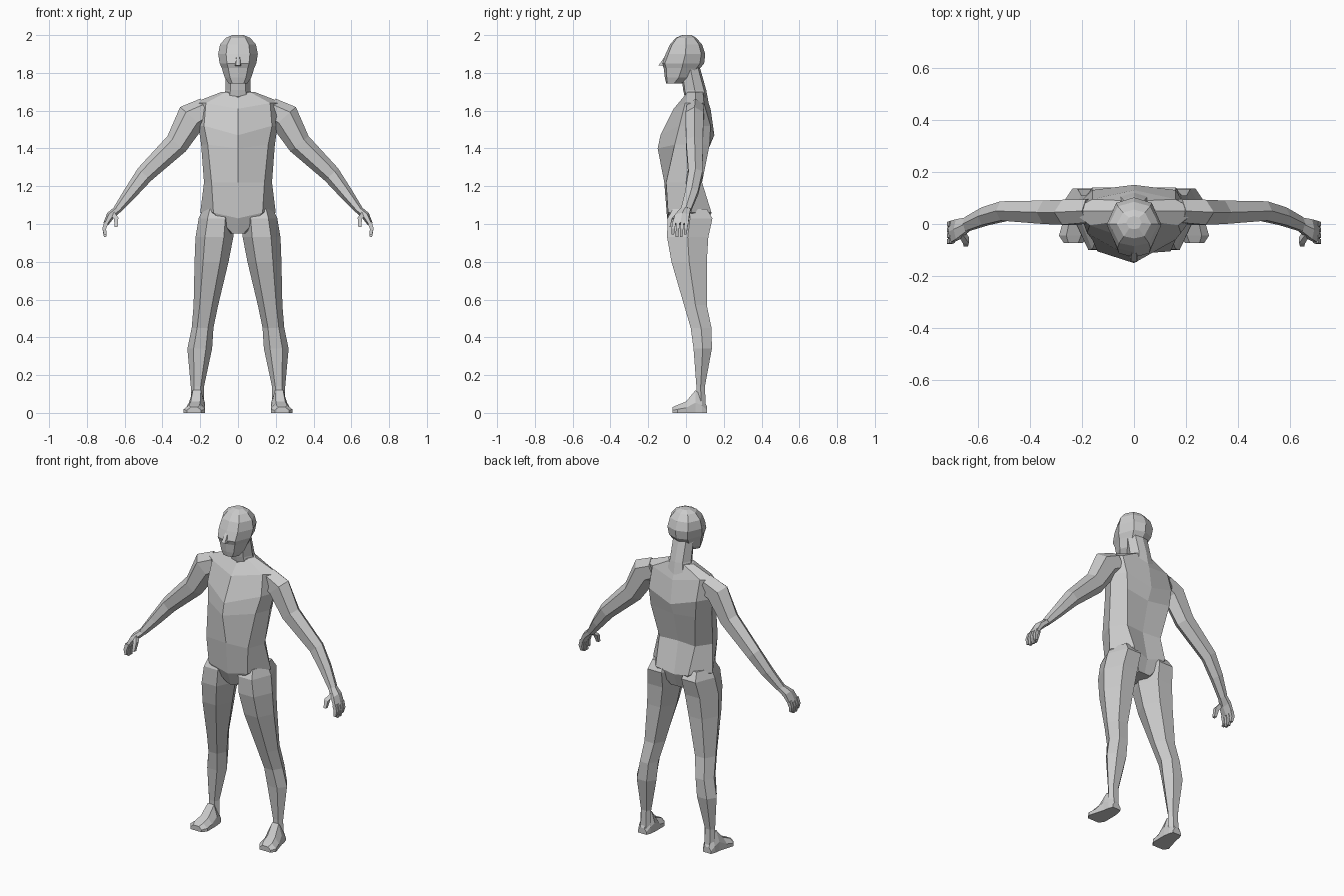
import bpy, bmesh
from mathutils import Vector

skin = bpy.data.materials.new("plain grey")
skin.diffuse_color = (0.6, 0.6, 0.6, 1)
HEX = [(-1, 0), (-.5, -1), (.5, -1), (1, 0), (.5, 1), (-.5, 1)]
BOX = [(-1, -1), (1, -1), (1, 1), (-1, 1)]


def loft(name, rings, mirror=False):
    """Skin a list of equal-length point rings into a closed flat-shaded mesh."""
    bm = bmesh.new()
    vr = [[bm.verts.new(p) for p in r] for r in rings]
    n = len(vr[0])
    for a, b in zip(vr, vr[1:]):
        for i in range(n):
            j = (i + 1) % n
            bm.faces.new((a[i], a[j], b[j], b[i]))
    bm.faces.new(vr[0])
    bm.faces.new(vr[-1])
    bmesh.ops.recalc_face_normals(bm, faces=bm.faces)
    me = bpy.data.meshes.new(name)
    bm.to_mesh(me)
    bm.free()
    me.materials.append(skin)
    ob = bpy.data.objects.new(name, me)
    bpy.context.collection.objects.link(ob)
    if mirror:
        ob.modifiers.new("mirror", 'MIRROR').use_mirror_merge = False
    return ob


def symmetric(half):
    """Full ring from a right half running front centre to back centre."""
    return half + [(-x, y, z) for x, y, z in reversed(half[1:-1])]


def tube(name, path, shape=HEX):
    """Sweep a shape along (x, y, z, thickness, depth) points, ring kept along y."""
    pts = [Vector(p[:3]) for p in path]
    rings = []
    for i, p in enumerate(path):
        t = pts[min(i + 1, len(pts) - 1)] - pts[max(i - 1, 0)]
        side = Vector((-t.z, 0, t.x)).normalized()
        rings.append([pts[i] + side * u * p[3] + Vector((0, v * p[4], 0)) for u, v in shape])
    return loft(name, rings, True)


# torso: front y, front corner, side, back corner, back y, with centre/side heights
torso = [
    (.95, .95, -.07, (.03, -.06), (.05, .03), (.04, .09), .09),
    (1.03, 1.06, -.10, (.13, -.095), (.20, .03), (.11, .135), .115),
    (1.22, 1.22, -.115, (.14, -.105), (.18, .0), (.12, .085), .075),
    (1.40, 1.42, -.15, (.16, -.06), (.195, .03), (.15, .125), .12),
    (1.47, 1.52, -.135, (.18, -.035), (.21, .05), (.16, .13), .15),
    (1.61, 1.64, -.065, (.17, -.005), (.24, .05), (.16, .095), .13),
    (1.67, 1.70, -.01, (.06, .01), (.085, .05), (.05, .09), .11),
]
loft("torso", [symmetric([(0, f, zc), (*a, zs), (*b, zs), (*c, zs), (0, k, zc)])
               for zc, zs, f, a, b, c, k in torso])


def skull(name, levels):
    """Loft octagon levels of (height, half width, front y, back y)."""
    rings = []
    for z, w, f, b in levels:
        d = b - f
        rings.append(symmetric([(0, f, z), (w * .6, f + d * .07, z), (w, f + d * .5, z),
                                (w * .65, b - d * .1, z), (0, b, z)]))
    return loft(name, rings)


# neck and head
skull("neck", [(1.64, .085, .0, .12), (1.71, .066, -.015, .107), (1.84, .066, -.03, .07)])
skull("head", [(1.745, .05, -.105, -.02), (1.775, .07, -.112, .035), (1.825, .086, -.118, .075),
               (1.85, .097, -.128, .096), (1.90, .105, -.108, .102), (1.95, .095, -.085, .085),
               (1.985, .065, -.055, .055), (2.0, .03, -.02, .03)])
# nose wedge
loft("nose", [[(.018, -.11, 1.835), (-.018, -.11, 1.835), (-.012, -.145, 1.84), (.012, -.145, 1.84)],
              [(.012, -.10, 1.89), (-.012, -.10, 1.89), (-.008, -.11, 1.89), (.008, -.11, 1.89)]])

# legs: height, inner x, outer x, front y, back y
legs = [(1.08, .04, .185, -.07, .11), (1.03, .02, .208, -.098, .14), (.93, .025, .225, -.1, .118),
        (.80, .05, .23, -.077, .11), (.57, .105, .235, -.01, .11), (.45, .13, .245, .025, .135),
        (.34, .137, .268, .04, .137), (.14, .18, .25, .055, .10), (.03, .18, .25, .055, .105)]
loft("leg", [[((i + o) / 2 + u * (o - i) / 2, (f + b) / 2 + v * (b - f) / 2, z) for u, v in HEX]
             for z, i, o, f, b in legs], True)

# feet: y, inner x, outer x, top height
feet = [(.11, .19, .245, .035), (.085, .18, .255, .09), (.05, .175, .26, .12),
        (.0, .175, .275, .06), (-.045, .175, .288, .042), (-.072, .195, .27, .03)]
loft("foot", [[(i, y, 0), (o, y, 0), (o, y, h * .45), (o * .75 + i * .25, y, h),
               (o * .25 + i * .75, y, h), (i, y, h * .45)] for y, i, o, h in feet], True)

# arms from inside the shoulder to the wrist
tube("arm", [(.17, .05, 1.60, .07, .045), (.245, .045, 1.565, .082, .048), (.325, .045, 1.425, .063, .045),
             (.495, .05, 1.262, .048, .037), (.57, .03, 1.165, .036, .034), (.64, .0, 1.075, .022, .027)])
# palm, fingers and thumb
tube("palm", [(.635, .0, 1.08, .02, .026), (.675, -.02, 1.045, .022, .038), (.70, -.03, 1.0, .014, .042)])
for k in range(4):
    y = -.064 + k * .022
    low = (.945, .932, .932, .945)[k]
    tube("finger_%d" % (k + 1), [(.697, y, 1.01, .011, .009), (.708, y - .003, .975, .01, .009),
                                 (.703, y - .006, low, .007, .007)], BOX)
tube("thumb", [(.665, -.03, 1.055, .013, .014), (.645, -.062, 1.03, .012, .012),
               (.645, -.078, .985, .008, .009)], BOX)
